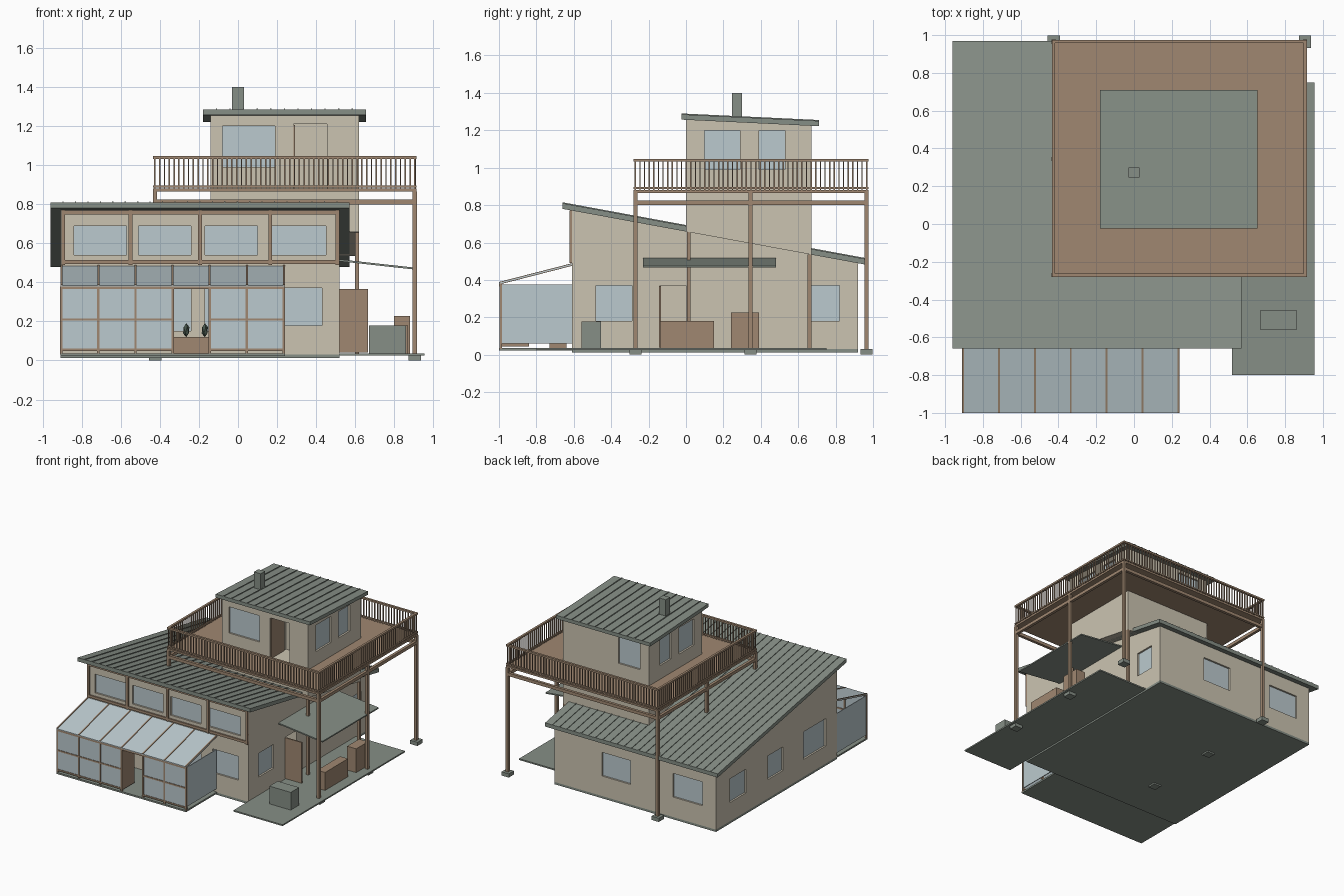
import bpy, bmesh

cube = bpy.data.objects.get("Cube")
if cube:
    bpy.data.objects.remove(cube)


def material(name, rgb):
    m = bpy.data.materials.new(name)
    m.use_nodes = True
    m.diffuse_color = (*rgb, 1)
    m.node_tree.nodes["Principled BSDF"].inputs["Base Color"].default_value = (*rgb, 1)
    return m


WALL = material("beige plaster", (0.6, 0.55, 0.44))
WOOD = material("brown timber", (0.35, 0.245, 0.165))
GREY = material("grey metal", (0.24, 0.275, 0.24))
GLASS = material("pale blue glass", (0.5, 0.59, 0.62))
LEAF = material("dark leaf", (0.06, 0.09, 0.07))


def prism(x0, x1, profile):
    """Solid with a y-z profile swept along x."""
    return x0, x1, profile


def block(x0, x1, y0, y1, z0, z1):
    return prism(x0, x1, [(y0, z0), (y1, z0), (y1, z1), (y0, z1)])


def build(name, mat, solids):
    bm = bmesh.new()
    for x0, x1, profile in solids:
        ends = [[bm.verts.new((x, y, z)) for y, z in profile] for x in (x0, x1)]
        bm.faces.new(ends[0])
        bm.faces.new(ends[1][::-1])
        n = len(profile)
        for i in range(n):
            j = (i + 1) % n
            bm.faces.new((ends[0][i], ends[1][i], ends[1][j], ends[0][j]))
    bmesh.ops.recalc_face_normals(bm, faces=bm.faces)
    mesh = bpy.data.meshes.new(name)
    bm.to_mesh(mesh)
    bm.free()
    mesh.materials.append(mat)
    ob = bpy.data.objects.new(name, mesh)
    bpy.context.collection.objects.link(ob)
    return ob


def on_wall(walls, side, a0, a1, z0, z1, d0, d1):
    """Block on a wall face, d0 to d1 measured outwards."""
    sign = 1 if side in ("left", "back") else -1
    lo, hi = sorted((walls[side] + sign * d0, walls[side] + sign * d1))
    if side in ("front", "back"):
        return block(a0, a1, lo, hi, z0, z1)
    return block(lo, hi, a0, a1, z0, z1)


def add_openings(wall, name, walls, windows, doors):
    holes = [on_wall(walls, *w, -0.02, 0.03) for w in windows]
    holes += [on_wall(walls, *d, -0.2, 0.03) for d in doors]
    cutter = build("opening_cutter", WALL, holes)
    cutter.hide_render = True
    mod = wall.modifiers.new("openings", "BOOLEAN")
    mod.operation, mod.object, mod.solver = "DIFFERENCE", cutter, "EXACT"
    bpy.context.view_layer.objects.active = wall
    bpy.ops.object.modifier_apply(modifier=mod.name)
    bpy.data.objects.remove(cutter)
    build(name, GLASS, [on_wall(walls, *w, -0.025, -0.014) for w in windows])


def line(y0, z0, y1, z1):
    return lambda y: z0 + (z1 - z0) * (y - y0) / (y1 - y0)


def sloped(x0, x1, y0, y1, low, high, up=0.0):
    return prism(x0, x1, [(y0, low(y0)), (y1, low(y1)), (y1, high(y1) + up), (y0, high(y0) + up)])


def seamed_roof(name, x0, x1, y0, y1, low, high, count):
    build(name, GREY, [sloped(x0, x1, y0, y1, low, high)])
    step = (x1 - x0) / count
    build(name + "_seams", GREY, [
        sloped(x0 + i * step - 0.003, x0 + i * step + 0.003, y0, y1, high, high, 0.005)
        for i in range(1, count)])


# Ground slabs
build("house_slab", GREY, [block(-0.91, 0.52, -0.61, 0.92, 0.012, 0.03)])
build("sunroom_slab", GREY, [block(-0.91, 0.24, -1.0, -0.61, 0.022, 0.035)])
build("side_patio", GREY, [block(0.52, 0.955, -0.8, 0.75, 0.025, 0.036)])

# Main house
roof_low = line(-0.66, 0.78, 0.97, 0.48)
roof_top = line(-0.66, 0.81, 0.97, 0.51)
house = build("house_walls", WALL, [prism(-0.91, 0.52, [
    (-0.61, 0.03), (0.92, 0.03), (0.92, roof_low(0.92)), (-0.61, roof_low(-0.61))])])
house_faces = dict(front=-0.61, back=0.92, left=0.52, right=-0.91)
bays = [(-0.84, -0.57), (-0.51, -0.24), (-0.17, 0.1), (0.17, 0.45)]
house_windows = [("front", a, b, 0.54, 0.69) for a, b in bays]
house_windows += [("front", a, b, 0.15, 0.37) for a, b in bays[:3]]
house_windows += [
    ("front", 0.2, 0.43, 0.18, 0.37),
    ("left", -0.48, -0.29, 0.18, 0.37), ("left", 0.66, 0.82, 0.18, 0.37),
    ("back", -0.15, 0.1, 0.19, 0.38), ("back", -0.79, -0.53, 0.19, 0.38),
    ("right", 0.54, 0.74, 0.18, 0.37), ("right", 0.07, 0.26, 0.18, 0.37),
    ("right", -0.47, -0.19, 0.17, 0.39)]
add_openings(house, "house_windows", house_faces, house_windows,
             [("left", -0.14, 0.0, 0.037, 0.37)])
seamed_roof("house_roof", -0.96, 0.57, -0.66, 0.97, roof_low, roof_top, 24)
build("side_door", WOOD, [block(0.52, 0.665, -0.145, -0.135, 0.04, 0.367)])
frame = [block(x - 0.01, x + 0.01, -0.622, -0.605, 0.49, 0.77)
         for x in (-0.895, -0.55, -0.195, 0.165, 0.51)]
frame += [block(-0.905, 0.52, -0.62, -0.605, z - 0.01, z + 0.01) for z in (0.505, 0.757)]
build("front_wall_frame", WOOD, frame)

# Tower
top_low = line(-0.025, 1.257, 0.71, 1.222)
top_high = line(-0.025, 1.285, 0.71, 1.25)
tower = build("tower_walls", WALL, [sloped(-0.14, 0.62, 0.0, 0.67, roof_low, top_low)])
tower_faces = dict(front=0.0, back=0.67, left=0.62, right=-0.14)
tower_windows = [("front", -0.08, 0.19, 0.99, 1.2), ("back", -0.06, 0.13, 0.99, 1.2)]
for side in ("left", "right"):
    tower_windows += [(side, 0.1, 0.29, 0.99, 1.2), (side, 0.39, 0.53, 0.99, 1.2)]
add_openings(tower, "tower_windows", tower_faces, tower_windows,
             [("front", 0.285, 0.455, 0.882, 1.21)])
build("tower_door", WOOD, [block(0.28, 0.292, 0.004, 0.17, 0.883, 1.207)])
seamed_roof("tower_roof", -0.18, 0.655, -0.025, 0.71, top_low, top_high, 12)
build("chimney", GREY, [block(-0.03, 0.03, 0.245, 0.3, 1.22, 1.4)])
build("tower_props", WOOD, [
    block(0.6, 0.62, y - 0.01, y + 0.01, 0.03, roof_low(y)) for y in (0.015, 0.66)])

# Deck on posts
X0, X1, Y0, Y1 = -0.435, 0.915, -0.28, 0.975


def ring(z0, z1, w):
    return [block(X0, X1, Y0, Y0 + w, z0, z1), block(X0, X1, Y1 - w, Y1, z0, z1),
            block(X0, X0 + w, Y0 + w, Y1 - w, z0, z1), block(X1 - w, X1, Y0 + w, Y1 - w, z0, z1)]


build("deck_floor", WOOD, [block(X0, X1, Y0, Y1, 0.865, 0.88)])
build("deck_beams", WOOD, ring(0.8, 0.825, 0.022))
posts = [(x, y) for x in (-0.425, 0.905) for y in (-0.27, 0.345, 0.965)]
build("deck_posts", WOOD, [
    block(x - 0.011, x + 0.011, y - 0.011, y + 0.011, 0.02, 0.866) for x, y in posts])
build("post_footings", GREY, [
    block(x - 0.032, x + 0.032, y - 0.032, y + 0.032, 0.0, 0.03) for x, y in posts])
build("deck_rails", WOOD, ring(1.033, 1.047, 0.018) + ring(0.887, 0.897, 0.014))
balusters = []
nx, ny = 54, 50
for i in range(nx + 1):
    x = X0 + 0.009 + i * (X1 - X0 - 0.018) / nx
    balusters += [block(x - 0.0035, x + 0.0035, y - 0.0035, y + 0.0035, 0.88, 1.035)
                  for y in (Y0 + 0.008, Y1 - 0.008)]
for i in range(1, ny):
    y = Y0 + 0.009 + i * (Y1 - Y0 - 0.018) / ny
    balusters += [block(x - 0.0035, x + 0.0035, y - 0.0035, y + 0.0035, 0.88, 1.035)
                  for x in (X0 + 0.008, X1 - 0.008)]
build("deck_balusters", WOOD, balusters)

# Sunroom
sx = [-0.905 + i * 1.14 / 6 for i in range(7)]
pane_top = line(-1.0, 0.385, -0.61, 0.485)
build("sunroom_front_glass", GLASS, [
    block(sx[i], sx[i + 1], -0.994, -0.988, 0.06, 0.37) for i in range(6) if i != 3])
build("sunroom_side_glass", GLASS, [
    block(x - 0.003, x + 0.003, -0.995, -0.61, 0.06, 0.375) for x in (sx[0], sx[6])])
build("sunroom_roof_glass", GLASS, [
    sloped(-0.91, 0.24, -1.0, -0.61, lambda y: pane_top(y) - 0.006, pane_top)])
build("sunroom_rafters", WOOD, [
    sloped(x - 0.005, x + 0.005, -1.0, -0.61, lambda y: pane_top(y) - 0.01, pane_top, 0.004)
    for x in sx])
sun_frame = [block(x - 0.006, x + 0.006, -0.998, -0.984, 0.03, 0.38) for x in sx]
sun_frame += [block(-0.91, 0.24, -1.0, -0.984, 0.366, 0.38)]
for a, b in ((sx[0], sx[3]), (sx[4], sx[6])):
    sun_frame += [block(a, b, -0.998, -0.984, z - 0.006, z + 0.006) for z in (0.055, 0.21)]
build("sunroom_frame", WOOD, sun_frame)
build("sunroom_door", WOOD, [block(sx[3] - 0.005, sx[3] + 0.005, -0.984, -0.84, 0.045, 0.365)])
build("plant_table", WOOD, [block(-0.34, -0.14, -0.73, -0.64, 0.035, 0.12)])
for i, x in enumerate((-0.265, -0.17)):
    bpy.ops.mesh.primitive_ico_sphere_add(subdivisions=1, radius=1, location=(x, -0.68, 0.155))
    plant = bpy.context.object
    plant.name = f"potted_plant_{i + 1}"
    plant.scale = (0.018, 0.018, 0.036)
    plant.data.materials.append(LEAF)

# Side canopy and patio furniture
canopy = build("side_canopy", GREY, [block(0.52, 0.91, -0.23, 0.48, 0.0, 0.01)])
for v in canopy.data.vertices:
    v.co.z += 0.508 - (v.co.x - 0.52) * 0.11
build("storage_box", GREY, [block(0.67, 0.86, -0.56, -0.455, 0.03, 0.178)])
build("bench", WOOD, [block(0.8, 0.87, -0.14, 0.15, 0.03, 0.18)])
build("cabinet", WOOD, [block(0.8, 0.88, 0.24, 0.39, 0.03, 0.227)])
